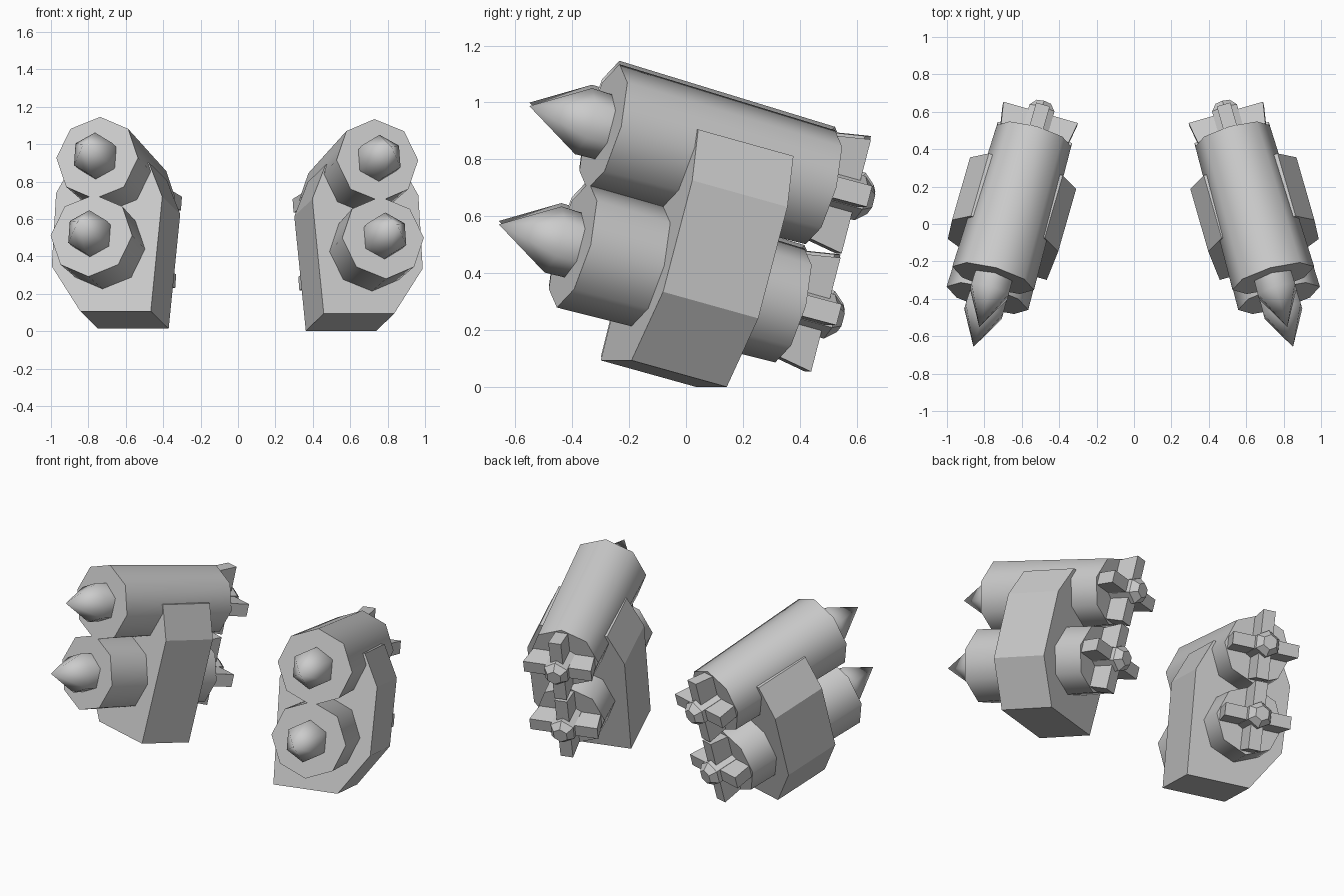
import bpy, bmesh, math
from mathutils import Matrix, Vector

if "Cube" in bpy.data.objects:
    bpy.data.objects.remove(bpy.data.objects["Cube"])

YAW, PITCH = math.radians(16), math.radians(-15)
GAP = 0.43          # distance between upper and lower tube axes


def pod_matrix(side):
    """Local pod frame (x outward, y rearward, z up) to world; the left pod is mirrored."""
    m = (Matrix.Translation((0.745, -0.29, 0.915))
         @ Matrix.Rotation(YAW, 4, 'Z') @ Matrix.Rotation(PITCH, 4, 'X'))
    if side == "left":
        m = Matrix.Translation((-0.008, 0, 0.012)) @ Matrix.Diagonal((-1, 1, 1, 1)) @ m
    return m


def finish(name, bm, matrix, smooth_deg=None):
    bm.transform(matrix)
    bmesh.ops.recalc_face_normals(bm, faces=bm.faces)
    mesh = bpy.data.meshes.new(name)
    bm.to_mesh(mesh)
    bm.free()
    ob = bpy.data.objects.new(name, mesh)
    bpy.context.collection.objects.link(ob)
    if smooth_deg:
        bpy.ops.object.select_all(action='DESELECT')
        ob.select_set(True)
        bpy.context.view_layer.objects.active = ob
        bpy.ops.object.shade_smooth_by_angle(angle=math.radians(smooth_deg))
    return ob


def turned(profile, sides):
    """Rings of (y, radius) round the y axis, one corner upward; radius 0 is a point."""
    bm = bmesh.new()
    rings = []
    for y, r in profile:
        if r == 0:
            rings.append([bm.verts.new((0, y, 0))] * sides)
        else:
            rings.append([bm.verts.new((r * math.sin(a), y, r * math.cos(a)))
                          for a in (2 * math.pi * i / sides for i in range(sides))])
    for a, b in zip(rings, rings[1:]):
        for i in range(sides):
            j = (i + 1) % sides
            bm.faces.new(list(dict.fromkeys((a[i], a[j], b[j], b[i]))))
    for ring, (y, r) in ((rings[0], profile[0]), (rings[-1], profile[-1])):
        if r:
            bm.faces.new(ring)
    return bm


def extruded(profile, axis_a, axis_b, start, depth):
    """Outline of 2D points spanned by two axes, pushed along a depth vector."""
    bm = bmesh.new()
    face = bm.faces.new([bm.verts.new(start + axis_a * u + axis_b * v) for u, v in profile])
    out = bmesh.ops.extrude_face_region(bm, geom=[face])
    bmesh.ops.translate(bm, vec=depth,
                        verts=[g for g in out["geom"] if isinstance(g, bmesh.types.BMVert)])
    return bm


X, Y, Z = Vector((1, 0, 0)), Vector((0, 1, 0)), Vector((0, 0, 1))
BRACKET = [(-0.278, -0.774), (0.114, -0.774), (0.291, -0.525), (0.297, -0.12),
           (0.206, 0.065), (-0.206, 0.05), (-0.295, -0.14)]
FIN = [(0.78, 0.0), (0.945, 0.0), (0.945, 0.207), (0.78, 0.18)]
FIN_T = 0.076

for side in ("left", "right"):
    pod = pod_matrix(side)
    # Bracket wrapped round both tubes
    finish(f"{side}_bracket", extruded(BRACKET, X, Z, Y * 0.28, Y * 0.36), pod)
    for level, z in (("upper", 0), ("lower", -GAP)):
        m = pod @ Matrix.Translation((0, 0, z))
        tag = f"{side}_{level}"
        # Launch tube
        finish(tag + "_tube", turned([(0, 0.227), (0.82, 0.207)], 8), m, 50)
        # Rocket nose
        finish(tag + "_nose", turned([(0.05, 0.116), (-0.075, 0.12), (-0.28, 0)], 6), m, 65)
        # Rocket tail hub
        finish(tag + "_tail", turned([(0.78, 0.08), (0.97, 0.08), (1.01, 0.046)], 6), m)
        # Four tail fins
        for i in range(4):
            fin = extruded(FIN, Y, Z, X * (-FIN_T / 2), X * FIN_T)
            finish(f"{tag}_fin_{i + 1}", fin, m @ Matrix.Rotation(i * math.pi / 2, 4, 'Y'))
